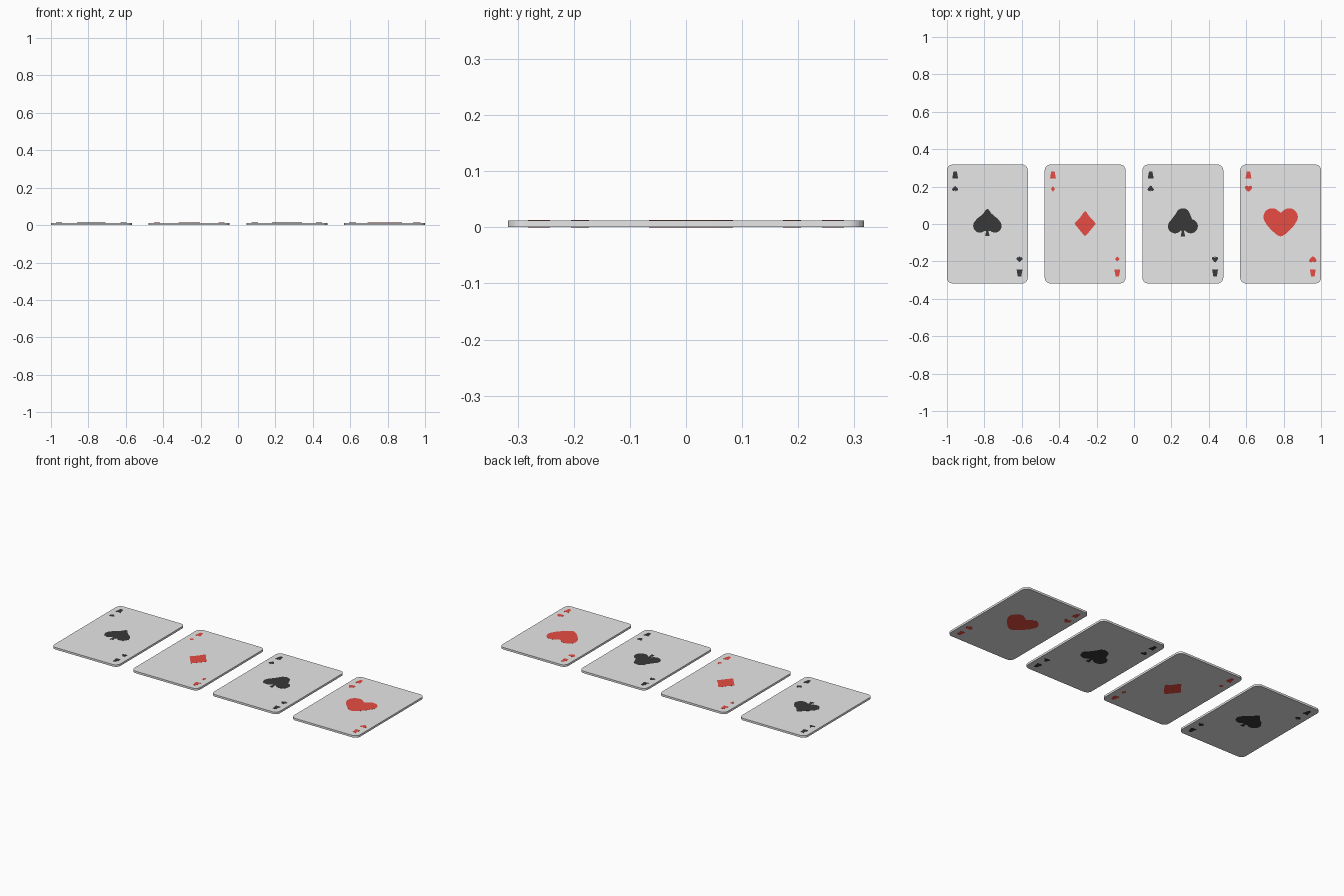
import bpy, bmesh, math

if "Cube" in bpy.data.objects:
    bpy.data.objects.remove(bpy.data.objects["Cube"])

T = 0.0127               # card thickness
W, L, R = 0.432, 0.635, 0.03


def material(name, rgb):
    m = bpy.data.materials.new(name)
    m.diffuse_color = (*rgb, 1)
    m.use_nodes = True
    m.node_tree.nodes["Principled BSDF"].inputs["Base Color"].default_value = m.diffuse_color
    return m


WHITE = material("card white", (0.88, 0.88, 0.88))
RED = material("suit red", (0.87, 0.08, 0.06))
BLACK = material("suit black", (0.04, 0.04, 0.04))


def arc(cx, cy, r, a0, a1, n=12):
    steps = [math.radians(a0 + (a1 - a0) * i / n) for i in range(n + 1)]
    return [(cx + r * math.cos(a), cy + r * math.sin(a)) for a in steps]


def mirrored(half):
    # closed outline from a right-hand half profile listed top to bottom
    return half + [(-x, y) for x, y in reversed(half) if x > 1e-5]


def prisms(name, outlines, spans, mat, x):
    # every outline is extruded through every z span, all in one object
    bm = bmesh.new()
    for pts in outlines:
        for z0, z1 in spans:
            lo = [bm.verts.new((px, py, z0)) for px, py in pts]
            hi = [bm.verts.new((px, py, z1)) for px, py in pts]
            bm.faces.new(lo)
            bm.faces.new(hi)
            n = len(pts)
            for i in range(n):
                j = (i + 1) % n
                bm.faces.new((lo[i], lo[j], hi[j], hi[i]))
    bmesh.ops.recalc_face_normals(bm, faces=bm.faces)
    me = bpy.data.meshes.new(name)
    bm.to_mesh(me)
    bm.free()
    me.materials.append(mat)
    ob = bpy.data.objects.new(name, me)
    ob.location.x = x
    bpy.context.collection.objects.link(ob)
    return ob


def placed(pts, cx, cy, s):
    return [(cx + px * s, cy + py * s) for px, py in pts]


# suit outlines
spade = mirrored([(0, .08), (.008, .076), (.02, .058), (.036, .043), (.056, .028)]
                 + arc(.040, -.010, .036, 45, -130)
                 + [(.006, -.038), (.012, -.064)])
diamond = mirrored([(0, .069), (.008, .062), (.028, .033), (.05, .011), (.057, .002),
                    (.05, -.007), (.028, -.034), (.008, -.058), (0, -.064)])
club = mirrored(arc(0, .046, .038, 90, -35)
                + arc(.042, -.012, .038, 107, -145, 18)
                + [(.006, -.038), (.012, -.066)])
heart = mirrored([(0, .06)] + arc(.046, .038, .046, 135, -20)
                 + [(.075, -.004), (.052, -.03), (.028, -.052), (.01, -.064), (0, -.066)])
mark = mirrored([(.009, .02), (.016, -.02)])

# rounded card outline
card = []
for sx, sy, a in ((1, 1, 0), (-1, 1, 90), (-1, -1, 180), (1, -1, 270)):
    card += arc(sx * (W / 2 - R), sy * (L / 2 - R), R, a, a + 90, 8)

CARD_SPAN = [(0.0004, T - 0.0004)]
INK_SPANS = [(0, 0.0005), (T - 0.0005, T)]     # printed on both faces

suits = [("spade", spade, BLACK), ("diamond", diamond, RED),
         ("club", club, BLACK), ("heart", heart, RED)]
for i, (name, pip, ink) in enumerate(suits):
    x = (i - 1.5) * (2 - W) / 3
    prisms(name + "_card", [card], CARD_SPAN, WHITE, x)
    prisms(name + "_centre_pip", [pip], INK_SPANS, ink, x)
    # corner pips and index marks, the second pair turned half round
    small, marks = [], []
    for s in (1, -1):
        small.append(placed(pip, -0.172 * s, 0.187 * s, 0.21 * s))
        marks.append(placed(mark, -0.172 * s, 0.262 * s, s))
    prisms(name + "_corner_pips", small, INK_SPANS, ink, x)
    prisms(name + "_corner_marks", marks, INK_SPANS, ink, x)
